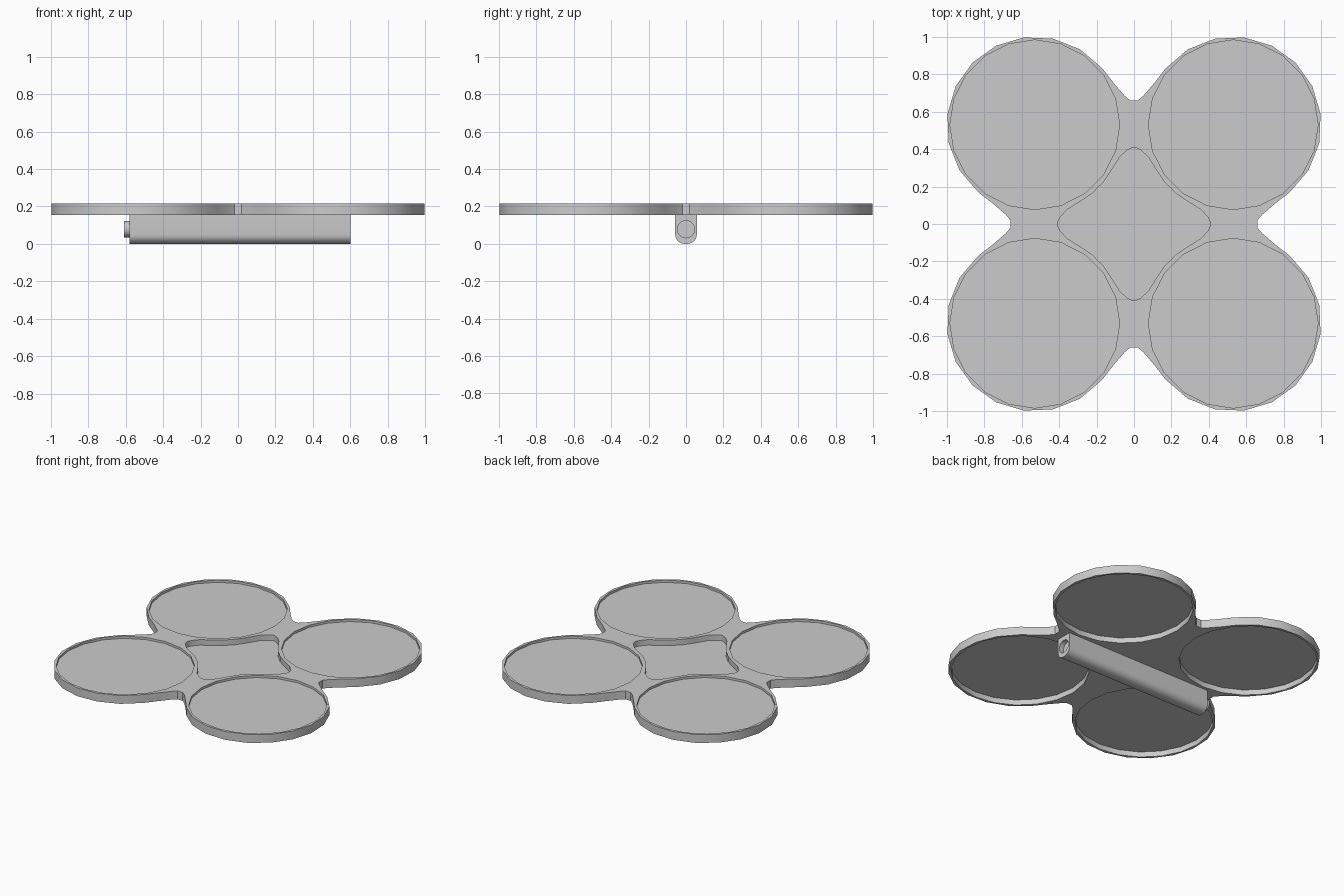
import bpy, bmesh
from math import sin, cos, radians, pi
from mathutils import Matrix

if "Cube" in bpy.data.objects:
    bpy.data.objects.remove(bpy.data.objects["Cube"])


def prism(name, pts, lo, hi, along_x=False):
    """Closed prism from a 2D outline, along z, or along x with points as (y, z)."""
    bm = bmesh.new()
    place = (lambda a, b, h: (h, a, b)) if along_x else (lambda a, b, h: (a, b, h))
    face = bm.faces.new([bm.verts.new(place(a, b, lo)) for a, b in pts])
    ext = bmesh.ops.extrude_face_region(bm, geom=[face], use_keep_orig=True)
    move = place(0, 0, hi - lo)
    verts = [g for g in ext["geom"] if isinstance(g, bmesh.types.BMVert)]
    bmesh.ops.translate(bm, verts=verts, vec=move)
    bmesh.ops.recalc_face_normals(bm, faces=bm.faces)
    mesh = bpy.data.meshes.new(name)
    bm.to_mesh(mesh)
    bm.free()
    ob = bpy.data.objects.new(name, mesh)
    bpy.context.collection.objects.link(ob)
    return ob


def circle(cx, cy, r, n):
    return [(cx + r * cos(2 * pi * i / n), cy + r * sin(2 * pi * i / n)) for i in range(n)]


def four_fold(quarter):
    """Repeat a quarter outline around the centre by 90 degree turns."""
    pts = []
    for k in range(4):
        turn = Matrix.Rotation(k * pi / 2, 2)
        pts += [tuple(turn @ Matrix.Translation((0, 0, 0)).to_2x2() @ p) for p in quarter]
    return pts


def cut(ob, cutter):
    mod = ob.modifiers.new("cut", "BOOLEAN")
    mod.operation = "DIFFERENCE"
    mod.solver = "EXACT"
    mod.object = cutter
    bpy.context.view_layer.update()
    dg = bpy.context.evaluated_depsgraph_get()
    mesh = bpy.data.meshes.new_from_object(ob.evaluated_get(dg))
    ob.modifiers.clear()
    ob.data = mesh
    bpy.data.objects.remove(cutter)


def smooth(ob, angle=35):
    bpy.ops.object.select_all(action="DESELECT")
    ob.select_set(True)
    bpy.context.view_layer.objects.active = ob
    bpy.ops.object.shade_smooth_by_angle(angle=radians(angle))


from mathutils import Vector

C = 0.53          # lobe centre offset
BOT, TOP = 0.155, 0.215

# Tray plate: four round lobes joined by narrow necks
neck = [(0.66, 0.02), (0.685, 0.05), (0.755, 0.11)]
quarter = [Vector(p) for p in neck]
for i in range(11):
    a = radians(-50 + 19 * i)
    quarter.append(Vector((C + 0.47 * cos(a), C + 0.47 * sin(a))))
quarter += [Vector((y, x)) for x, y in reversed(neck)]
tray = prism("tray_plate", four_fold(quarter), BOT, TOP)

# Round recesses above and below each lobe
for sx in (-1, 1):
    for sy in (-1, 1):
        ring = circle(sx * C, sy * C, 0.453, 20)
        cut(tray, prism("recess_top", ring, TOP - 0.016, TOP + 0.05))
        cut(tray, prism("recess_bottom", ring, BOT - 0.05, BOT + 0.038))

# Central diamond recess with hollow sides
half = [(0.408, 0.008), (0.395, 0.035), (0.36, 0.075), (0.28, 0.125), (0.22, 0.166)]
diamond = [Vector(p) for p in half] + [Vector((0.194, 0.194))]
diamond += [Vector((y, x)) for x, y in reversed(half)]
cut(tray, prism("centre_recess", four_fold(diamond), TOP - 0.04, TOP + 0.05))
smooth(tray)

# Handle bar under the tray, rounded at the bottom
W, R = 0.058, 0.05
side = [(W - R + R * cos(radians(a)), R - R * sin(radians(a))) for a in range(0, 91, 15)]
profile = [(W, BOT)] + side + [(-y, z) for y, z in reversed(side)] + [(-W, BOT)]
bar = prism("handle_bar", profile, -0.58, 0.60, along_x=True)

# Socket in the right end, matching the peg on the left end
cut(bar, prism("socket", circle(0, 0.078, 0.046, 24), 0.565, 0.65, along_x=True))
smooth(bar)
peg = prism("connector_peg", circle(0, 0.078, 0.044, 24), -0.61, -0.575, along_x=True)
smooth(peg)
